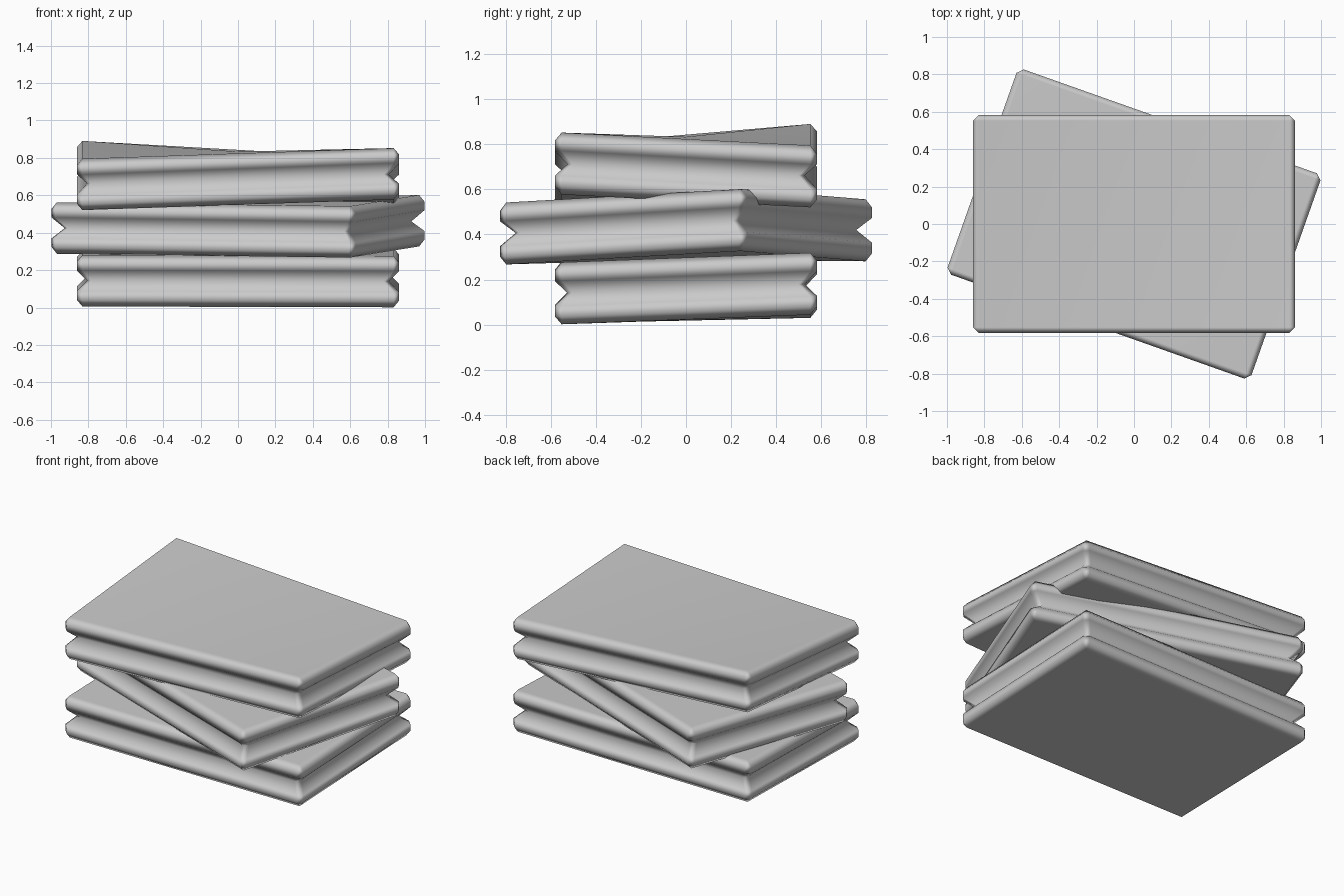
import bpy, bmesh, math
from mathutils import Matrix

if "Cube" in bpy.data.objects:
    bpy.data.objects.remove(bpy.data.objects["Cube"])

HX, HY, T = 0.862, 0.582, 0.275   # half length, half width, thickness

# side profile of a slab: (height, inset, corner chamfer)
PROFILE = [(0.0, 0.03, 0.0), (0.036, 0.0, 0.03), (0.082, 0.0, 0.03), (0.1375, 0.055, 0.03),
           (0.193, 0.0, 0.03), (0.239, 0.0, 0.03), (T, 0.03, 0.0)]


def ring(inset, c):
    """Chamfered rectangle, eight points anticlockwise."""
    a, b = HX - inset, HY - inset
    return [(a - c, -b), (a, -b + c), (a, b - c), (a - c, b),
            (-a + c, b), (-a, b - c), (-a, -b + c), (-a + c, -b)]


def slab(name, fl, fr, br, bl, turn=0.0):
    """Slab warped so its underside meets the four corner heights."""
    def warp(x, y):
        u, v = (x / HX + 1) / 2, (y / HY + 1) / 2
        return (1 - v) * (fl * (1 - u) + fr * u) + v * (bl * (1 - u) + br * u)

    bm = bmesh.new()
    rings = [[bm.verts.new((x, y, z + warp(x, y))) for x, y in ring(i, c)]
             for z, i, c in PROFILE]
    for lo, hi in zip(rings, rings[1:]):
        for k in range(8):
            n = (k + 1) % 8
            bm.faces.new((lo[k], lo[n], hi[n], hi[k]))
    caps = [bm.faces.new(rings[0][::-1]), bm.faces.new(rings[-1])]
    bmesh.ops.remove_doubles(bm, verts=bm.verts[:], dist=1e-5)
    # centre point keeps the twisted faces smooth
    caps = [f for f in bm.faces if f.calc_area() > 1.5]
    bmesh.ops.poke(bm, faces=caps)
    bmesh.ops.rotate(bm, verts=bm.verts[:], cent=(0, 0, 0),
                     matrix=Matrix.Rotation(math.radians(turn), 3, 'Z'))
    bmesh.ops.recalc_face_normals(bm, faces=bm.faces[:])
    for f in bm.faces:
        f.smooth = True
    me = bpy.data.meshes.new(name)
    bm.to_mesh(me)
    bm.free()
    ob = bpy.data.objects.new(name, me)
    bpy.context.collection.objects.link(ob)
    # flat tops, soft rims
    ob.modifiers.new("soft_rim", 'WEIGHTED_NORMAL').weight = 100
    return ob


# stack of three warped slabs, middle one turned
slab("bottom_slab", 0.005, 0.0, 0.045, 0.03)
slab("middle_slab", 0.288, 0.265, 0.329, 0.28, turn=-19.5)
slab("top_slab", 0.517, 0.58, 0.517, 0.62)
